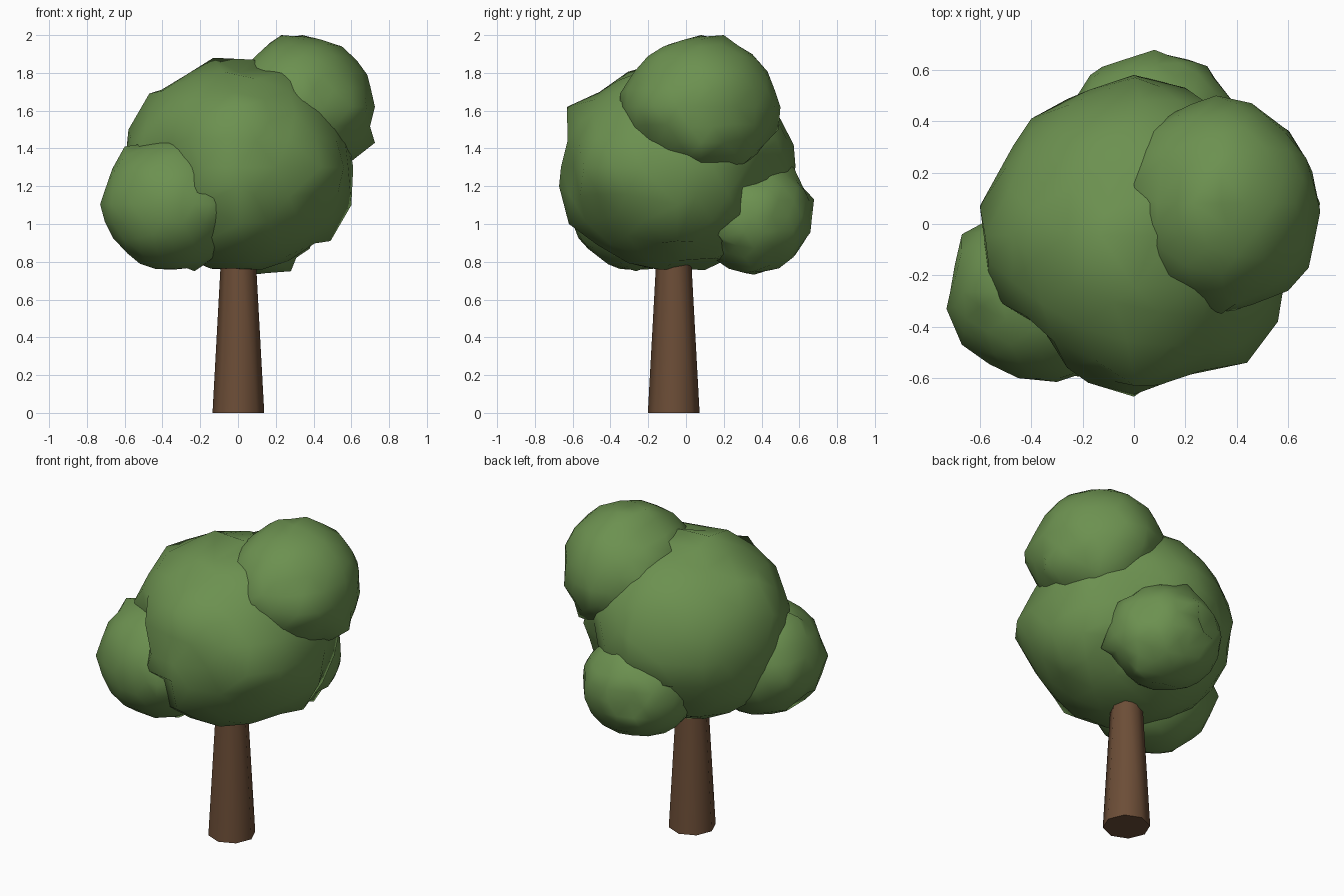
import bpy, bmesh, random
from mathutils import Vector

random.seed(4)


def material(name, rgb):
    m = bpy.data.materials.new(name)
    m.diffuse_color = (*rgb, 1)
    return m


leaf_green = material("leaf_green", (0.15, 0.283, 0.08))
bark_brown = material("bark_brown", (0.15, 0.075, 0.038))


def finish(name, bm, mat):
    mesh = bpy.data.meshes.new(name)
    bm.to_mesh(mesh)
    bm.free()
    mesh.materials.append(mat)
    obj = bpy.data.objects.new(name, mesh)
    bpy.context.collection.objects.link(obj)
    return obj


def leaf_clump(name, center, radii, front=(), side=(), top=(), extra=(), rough=0.02):
    """Uneven low-poly ball; outline corners seen in each view pull the nearest vertex."""
    cx, cy, cz = center
    corners = [(x, cy, z) for x, z in front] + [(cx, y, z) for y, z in side]
    corners += [(x, y, cz) for x, y in top] + list(extra)
    bm = bmesh.new()
    bmesh.ops.create_icosphere(bm, subdivisions=3, radius=1)
    free = list(bm.verts)
    pulled = []
    for p in corners:
        d = Vector([(a - c) / r for a, c, r in zip(p, center, radii)])
        v = max(free, key=lambda w: w.co.dot(d))
        free.remove(v)
        pulled.append((v, Vector(p)))
    for v in free:
        k = 0.98 + random.uniform(-rough, rough)
        v.co = Vector(center) + Vector([c * r * k for c, r in zip(v.co, radii)])
    for v, p in pulled:
        v.co = p
    for f in bm.faces:
        f.smooth = True
    return finish(name, bm, leaf_green)


# Tapered trunk, its top hidden in the crown
bm = bmesh.new()
bmesh.ops.create_cone(bm, cap_ends=True, segments=8, radius1=0.137, radius2=0.085, depth=0.95)
for v in bm.verts:
    v.co += Vector((0.002, -0.065, 0.475))
for f in bm.faces:
    f.smooth = len(f.verts) == 4
for e in bm.edges:
    e.smooth = all(len(f.verts) == 4 for f in e.link_faces)
finish("trunk", bm, bark_brown)

# Main crown, dented where the lower clumps grow out
leaf_clump("main_crown", (0.005, -0.045, 1.3), (0.61, 0.62, 0.57),
           front=[(-0.58, 1.5), (-0.47, 1.69), (-0.13, 1.88), (0.08, 1.87),
                  (0.57, 1.5), (0.6, 1.1), (0.49, 0.91)],
           side=[(-0.63, 1.62), (-0.62, 1.0), (-0.25, 1.8), (0.57, 1.42), (-0.05, 0.76)],
           top=[(-0.4, 0.41), (0, 0.58), (0.2, 0.53), (0.44, -0.54), (0.56, -0.38),
                (0.61, 0), (0.2, -0.59), (-0.6, 0.07), (-0.46, -0.31), (-0.3, -0.46)],
           extra=[(0, -0.672, 1.2), (-0.35, -0.4, 1.15), (-0.2, -0.5, 1.1), (-0.36, -0.4, 1.42),
                  (0.3, 0.34, 1.05), (0.2, 0.38, 1.08), (-0.08, 0.4, 1.08), (0.4, 0.22, 1.0),
                  (0.37, 0.3, 1.2), (0.38, 0.38, 1.36), (0.28, -0.22, 1.81), (0.05, 0.08, 0.8)])

# Upper right clump
leaf_clump("upper_right_clump", (0.34, 0.08, 1.62), (0.385, 0.415, 0.38),
           front=[(0.09, 1.87), (0.23, 2.0), (0.55, 1.94), (0.7, 1.73), (0.725, 1.43), (0.61, 1.34)],
           side=[(-0.35, 1.69), (-0.2, 1.89), (0.2, 2.0), (0.35, 1.9), (0.49, 1.5), (0.13, 1.29)],
           top=[(0.59, 0.37), (0.66, 0.27), (0.725, 0.05), (0.68, -0.17), (0.6, -0.26),
                (0.34, -0.35), (0.03, 0.38), (0.32, 0.5)],
           extra=[(0.53, 0.32, 1.33), (0.0, 0.15, 1.83)])

# Lower left clump
leaf_clump("lower_left_clump", (-0.345, -0.265, 1.105), (0.38, 0.355, 0.36),
           front=[(-0.6, 1.41), (-0.4, 1.46), (-0.2, 1.44), (-0.57, 0.91), (-0.52, 0.79), (-0.23, 0.75)],
           top=[(-0.67, -0.04), (-0.73, -0.33), (-0.67, -0.47), (-0.45, -0.6),
                (-0.3, -0.615), (-0.15, -0.6)])

# Lower back clump
leaf_clump("lower_back_clump", (0.08, 0.36, 1.04), (0.35, 0.315, 0.31),
           front=[(0.28, 0.75), (0.38, 0.87)],
           side=[(0.45, 1.33), (0.57, 1.3), (0.58, 0.88), (0.42, 0.75), (0.28, 0.76), (0.1, 0.86)],
           top=[(-0.24, 0.47), (-0.17, 0.58), (-0.02, 0.59), (0.21, 0.64), (0.32, 0.54)],
           extra=[(0.08, 0.678, 1.13), (0.4, 0.18, 0.93), (0.33, 0.35, 1.22)])
